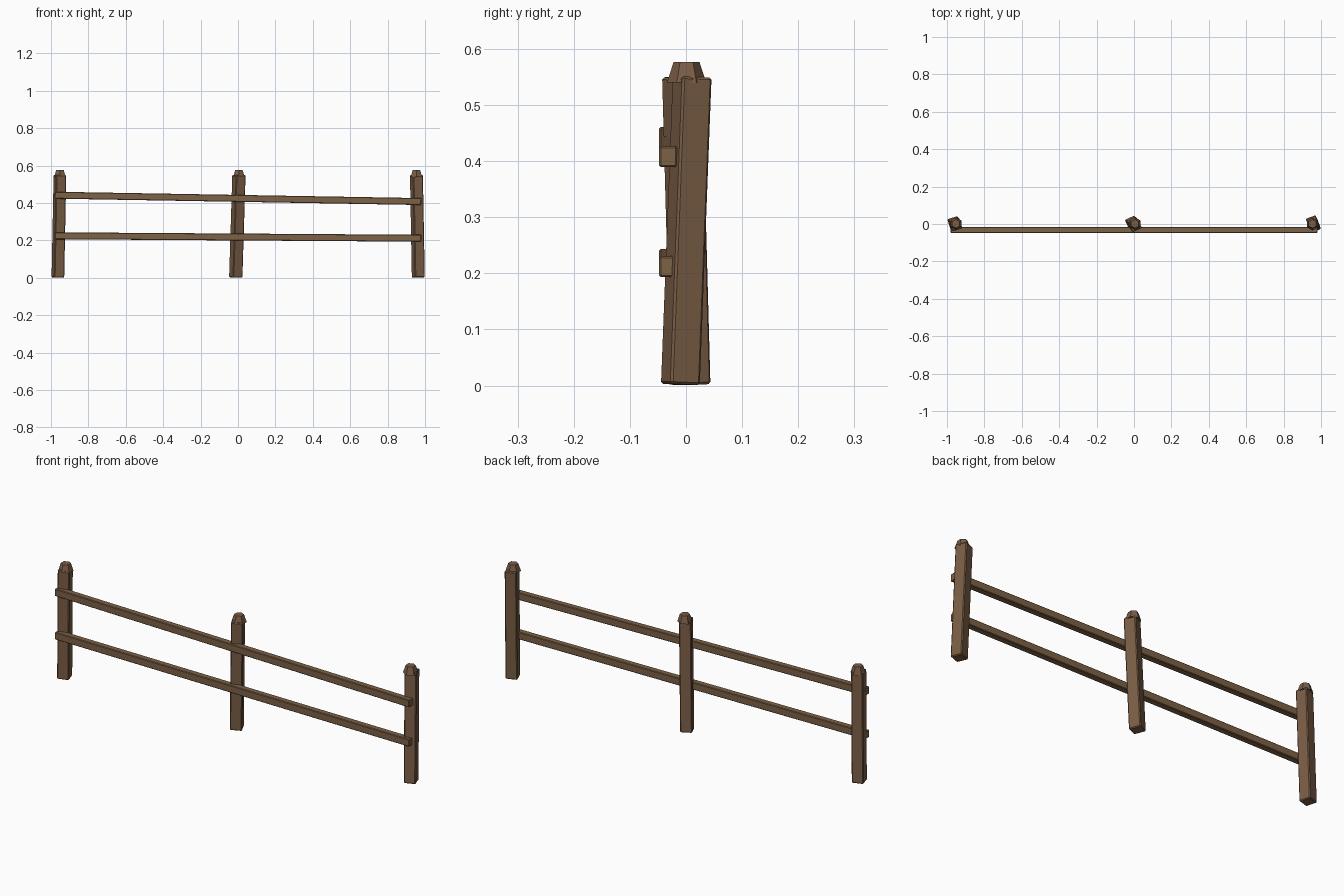
import bpy, bmesh, math
from mathutils import Matrix, Vector

if "Cube" in bpy.data.objects:
    bpy.data.objects.remove(bpy.data.objects["Cube"])


def material(name, rgb):
    m = bpy.data.materials.new(name)
    m.diffuse_color = (*rgb, 1)
    m.use_nodes = True
    m.node_tree.nodes["Principled BSDF"].inputs["Base Color"].default_value = m.diffuse_color
    return m


POST = material("post brown", (0.195, 0.110, 0.060))
RAIL = material("rail brown", (0.205, 0.122, 0.062))


def finish(bm, name, mat):
    bmesh.ops.recalc_face_normals(bm, faces=bm.faces)
    me = bpy.data.meshes.new(name)
    bm.to_mesh(me)
    bm.free()
    me.materials.append(mat)
    ob = bpy.data.objects.new(name, me)
    bpy.context.collection.objects.link(ob)
    return ob


def beam(name, start, end, size, roll, bevel, mat):
    """Chamfered square beam, sheared so it runs from start to end."""
    a, b = Vector(start), Vector(end)
    d = b - a
    bm = bmesh.new()
    bmesh.ops.create_cube(bm, size=1)
    bmesh.ops.scale(bm, vec=(size[0], size[1], d.length), verts=bm.verts)
    bmesh.ops.bevel(bm, geom=bm.edges[:], offset=bevel, segments=1,
                    affect='EDGES', profile=0.5)
    if abs(d.z) > abs(d.x):      # upright post: turn about z, then lean
        rot = Vector((0, 0, 1)).rotation_difference(d).to_matrix()
        rot = rot @ Matrix.Rotation(roll, 3, 'Z')
    else:                        # rail: lay along x, then tilt
        rot = Matrix.Rotation(-math.atan2(d.z, d.x), 3, 'Y')
        rot = rot @ Matrix.Rotation(math.pi / 2, 3, 'Y')
    bmesh.ops.transform(bm, matrix=Matrix.Translation((a + b) / 2) @ rot.to_4x4(),
                        verts=bm.verts)
    return finish(bm, name, mat)


# leaning, twisted posts: name, bottom xy, top xy, turn in degrees
posts = [
    ("left", (-0.963, 0.007), (-0.952, -0.004), 17),
    ("middle", (-0.012, 0.008), (0.005, -0.007), 25),
    ("right", (0.964, -0.010), (0.954, 0.011), 20),
]
for name, lo, hi, turn in posts:
    beam(name + "_post", (*lo, 0.002), (*hi, 0.55), (0.056, 0.056),
         math.radians(turn), 0.004, POST)
    # six-sided tapered cap
    bm = bmesh.new()
    bmesh.ops.create_cone(bm, cap_ends=True, segments=6, radius1=0.035,
                          radius2=0.023, depth=0.037)
    bmesh.ops.rotate(bm, matrix=Matrix.Rotation(math.pi / 2, 3, 'Z')
                     if abs(max(v.co.x for v in bm.verts) - 0.035) < 1e-4
                     else Matrix.Identity(3), verts=bm.verts)
    bmesh.ops.translate(bm, vec=(hi[0], 0.001, 0.5585), verts=bm.verts)
    finish(bm, name + "_post_cap", POST)

# two sloping rails nailed to the front
for name, z0, z1 in (("upper_rail", 0.442, 0.408), ("lower_rail", 0.225, 0.212)):
    beam(name, (-0.98, -0.032, z0), (0.98, -0.032, z1), (0.037, 0.032),
         0, 0.003, RAIL)
